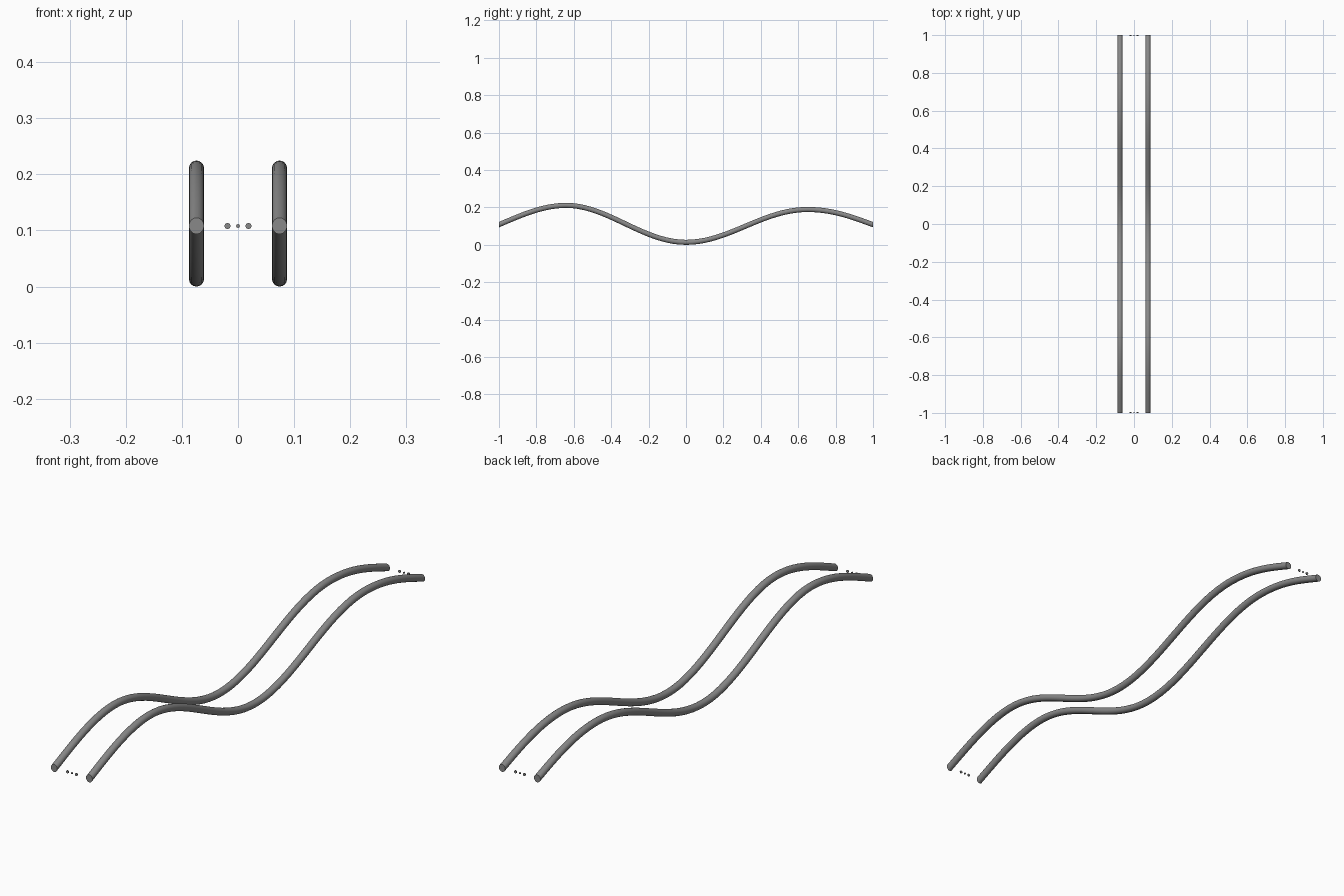
import bpy
import math

if "Cube" in bpy.data.objects:
    bpy.data.objects.remove(bpy.data.objects["Cube"])

# Wave profile: (y, z, slope, left handle length, right handle length)
PATH = [(-1.0, 0.108, 0.42, 0.11, 0.11), (-0.64, 0.211, 0, 0.13, 0.22),
        (0.0, 0.0135, 0, 0.23, 0.23), (0.65, 0.189, 0, 0.24, 0.14),
        (1.0, 0.108, -0.36, 0.10, 0.10)]

# Dark grey finish
dark = bpy.data.materials.new("dark_grey")
dark.diffuse_color = (0.25, 0.25, 0.25, 1)
dark.use_nodes = True
dark.node_tree.nodes["Principled BSDF"].inputs["Base Color"].default_value = dark.diffuse_color


def rail(name, x):
    # round tube swept along the wave
    cu = bpy.data.curves.new(name, 'CURVE')
    cu.dimensions = '3D'
    cu.bevel_depth = 0.0135
    cu.bevel_resolution = 6
    cu.resolution_u = 20
    cu.use_fill_caps = True
    sp = cu.splines.new('BEZIER')
    sp.bezier_points.add(len(PATH) - 1)
    for bp, (y, z, s, a, b) in zip(sp.bezier_points, PATH):
        bp.handle_left_type = bp.handle_right_type = 'FREE'
        bp.co = (x, y, z)
        bp.handle_left = (x, y - a, z - a * s)
        bp.handle_right = (x, y + b, z + b * s)
    ob = bpy.data.objects.new(name, cu)
    bpy.context.collection.objects.link(ob)
    bpy.ops.object.select_all(action='DESELECT')
    ob.select_set(True)
    bpy.context.view_layer.objects.active = ob
    bpy.ops.object.convert(target='MESH')
    ob = bpy.context.object
    # trim both ends to vertical faces
    for v in ob.data.vertices:
        for y, z, s, a, b in (PATH[0], PATH[-1]):
            if abs(v.co.y - y) < 0.0075:
                v.co.z += (y - v.co.y) * s
                v.co.y = y
    bpy.ops.object.shade_smooth_by_angle(angle=math.radians(40))
    ob.data.materials.clear()
    ob.data.materials.append(dark)


for side, x in (("left", -0.074), ("right", 0.074)):
    rail(side + "_rail", x)

# Tiny connector discs between the rails at both ends
for end, y in (("front", -0.998), ("back", 0.998)):
    for i, (x, r) in enumerate(((-0.0187, 0.0052), (0, 0.0033), (0.0187, 0.0052))):
        bpy.ops.mesh.primitive_cylinder_add(
            vertices=24, radius=r, depth=0.004, location=(x, y, 0.108),
            rotation=(math.pi / 2, 0, 0))
        ob = bpy.context.object
        ob.name = f"{end}_connector_disc_{i + 1}"
        ob.data.materials.append(dark)
